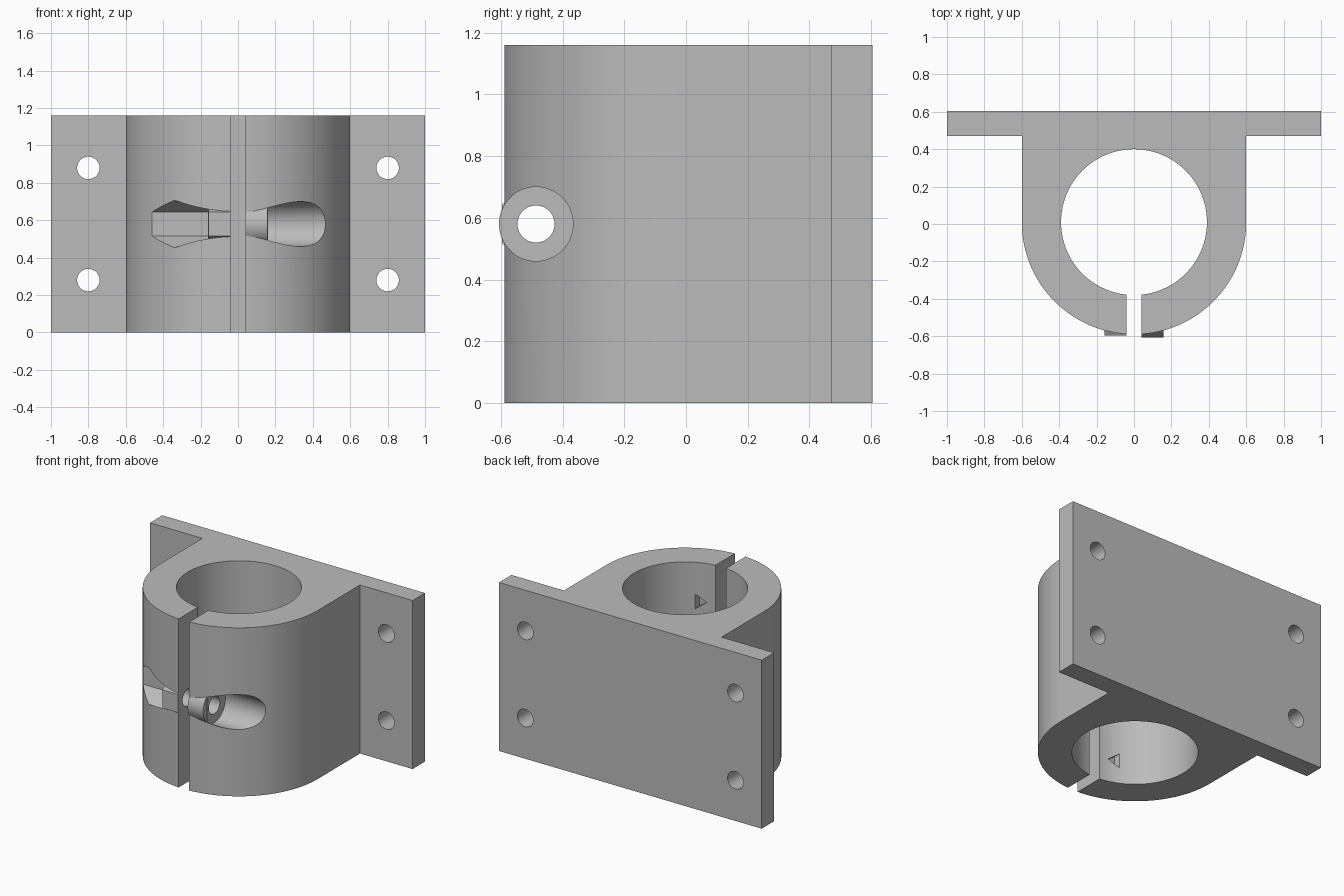
import bpy, bmesh, math

if "Cube" in bpy.data.objects:
    bpy.data.objects.remove(bpy.data.objects["Cube"], do_unlink=True)

HEIGHT = 1.16
MID = HEIGHT / 2
CENTRE_Y = 0.01      # axis of the bore
SCREW_Y = -0.486     # axis of the clamp screw

grey = bpy.data.materials.new("light_grey")
grey.use_nodes = True
colour = (0.5, 0.5, 0.5, 1)
grey.diffuse_color = colour
grey.node_tree.nodes["Principled BSDF"].inputs["Base Color"].default_value = colour


def prism(name, outline, axis, low, high):
    """Extrude a closed 2D outline along one axis."""
    place = {"x": lambda u, v, t: (t, u, v),
             "y": lambda u, v, t: (u, t, v),
             "z": lambda u, v, t: (u, v, t)}[axis]
    bm = bmesh.new()
    rings = [[bm.verts.new(place(u, v, t)) for u, v in outline] for t in (low, high)]
    for ring in rings:
        bm.faces.new(ring)
    n = len(outline)
    for i in range(n):
        j = (i + 1) % n
        bm.faces.new((rings[0][i], rings[0][j], rings[1][j], rings[1][i]))
    bmesh.ops.recalc_face_normals(bm, faces=bm.faces)
    mesh = bpy.data.meshes.new(name)
    bm.to_mesh(mesh)
    bm.free()
    mesh.materials.append(grey)
    obj = bpy.data.objects.new(name, mesh)
    bpy.context.collection.objects.link(obj)
    return obj


def circle(u, v, radius, sides=64, turn=0.0):
    return [(u + radius * math.cos(turn + math.tau * i / sides),
             v + radius * math.sin(turn + math.tau * i / sides)) for i in range(sides)]


def combine(tool, operation):
    """Apply a boolean to the clamp body and discard the tool."""
    tool.hide_render = True
    mod = body.modifiers.new(tool.name, "BOOLEAN")
    mod.operation = operation
    mod.solver = "EXACT"
    mod.object = tool
    bpy.context.view_layer.objects.active = body
    bpy.ops.object.modifier_apply(modifier=mod.name)
    bpy.data.objects.remove(tool, do_unlink=True)


# Clamp body: flanged back plate, straight sides, round split front
right = [(1, 0.605), (1, 0.47), (0.6, 0.47)]
end = math.acos(0.04 / 0.6)
for i in range(41):
    a = end * i / 40
    right.append((0.6 * math.cos(a), CENTRE_Y - 0.6 * math.sin(a)))
right.append((0.04, -0.1))
outline = right + [(-x, y) for x, y in reversed(right)]
body = prism("clamp_body", outline, "z", 0, HEIGHT)

# Screw head pocket (round) and nut pocket (hexagonal), each with a boss
round_shape = circle(SCREW_Y, MID, 0.12)
hex_shape = circle(SCREW_Y, MID, 0.127, 6, math.pi / 6)
for name, shape, side in (("screw", round_shape, 1), ("nut", hex_shape, -1)):
    combine(prism(name + "_pocket", shape, "x", side * 0.16, side * 0.8), "DIFFERENCE")
    combine(prism(name + "_boss", shape, "x", side * 0.041, side * 0.159), "UNION")

# Main bore and clamp screw hole
combine(prism("bore", circle(0, CENTRE_Y, 0.39, 96), "z", -0.1, HEIGHT + 0.1), "DIFFERENCE")
combine(prism("screw_hole", circle(SCREW_Y, MID, 0.06, 48), "x", -0.8, 0.8), "DIFFERENCE")

# Mounting holes in the flanges
for x in (-0.8, 0.8):
    for z in (MID - 0.3, MID + 0.3):
        combine(prism("mounting_hole", circle(x, z, 0.06, 48), "y", 0.3, 0.8), "DIFFERENCE")

# Small wedge notches inside the bore
for side, z in ((1, 0.89), (-1, 0.16)):
    wedge = [(side * 0.1, z), (side * 0.17, z + 0.05), (side * 0.17, z - 0.05)]
    combine(prism("bore_notch", wedge, "y", -0.39, -0.3), "DIFFERENCE")

# Smooth curved walls with crisp edges
bpy.ops.object.select_all(action="DESELECT")
body.select_set(True)
bpy.context.view_layer.objects.active = body
bpy.ops.object.shade_smooth_by_angle(angle=math.radians(30))
